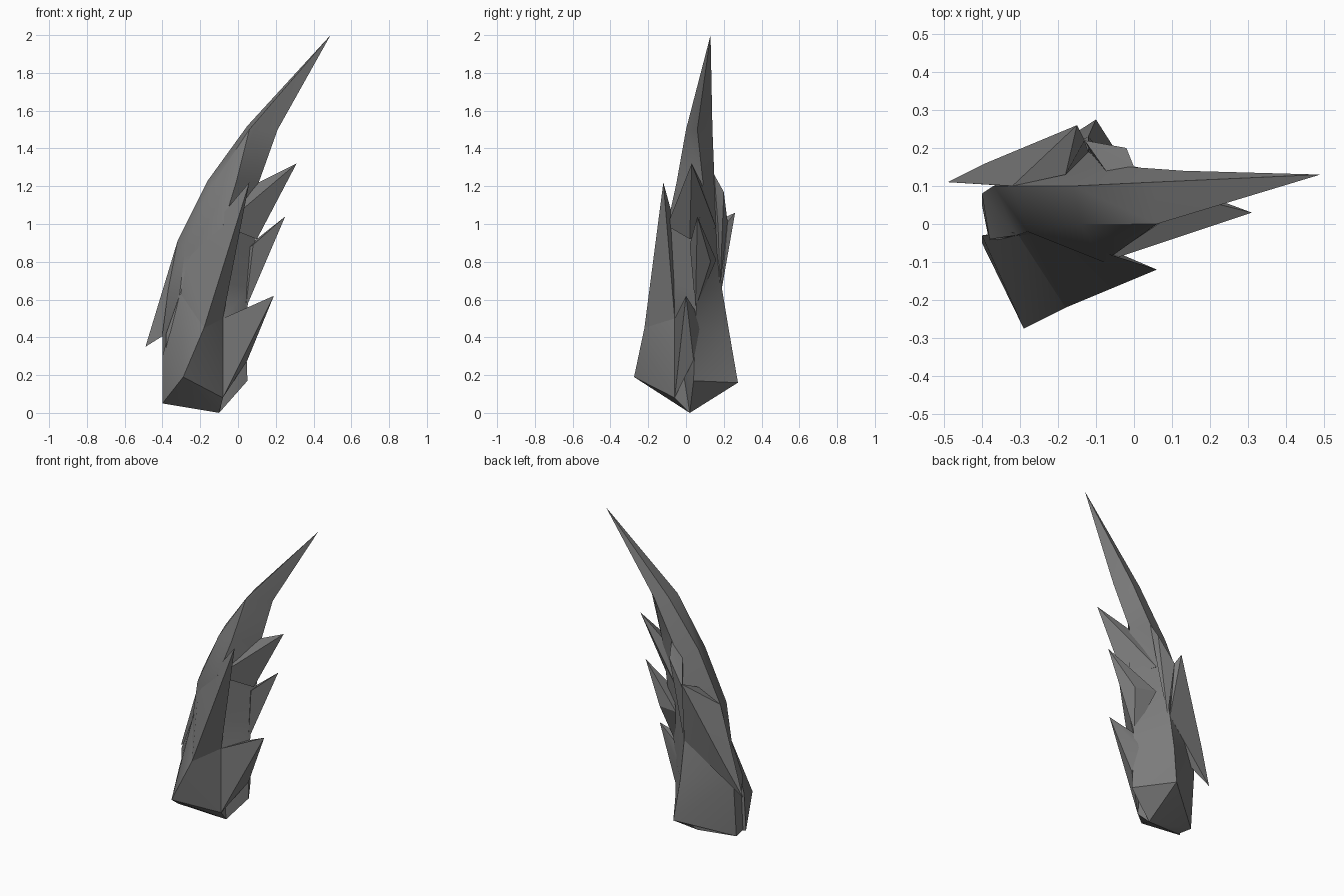
import bpy
import bmesh
from math import radians
from mathutils import Vector

# Remove the default cube only
default_cube = bpy.data.objects.get("Cube")
if default_cube:
    bpy.data.objects.remove(default_cube, do_unlink=True)

# Single stone grey material
grey = bpy.data.materials.new("stone_grey")
grey.use_nodes = True
colour = (0.2, 0.2, 0.2, 1)
grey.diffuse_color = colour
shader = next(n for n in grey.node_tree.nodes if n.type == 'BSDF_PRINCIPLED')
shader.inputs["Base Color"].default_value = colour


def point(bm, coords):
    """Add a vertex given in hundredths of a unit."""
    return bm.verts.new(Vector(coords) / 100)


def finish(bm, name, smooth_angle):
    """Turn a bmesh into a shaded, coloured object."""
    bmesh.ops.recalc_face_normals(bm, faces=bm.faces[:])
    mesh = bpy.data.meshes.new(name)
    bm.to_mesh(mesh)
    bm.free()
    mesh.materials.append(grey)
    obj = bpy.data.objects.new(name, mesh)
    bpy.context.collection.objects.link(obj)
    bpy.ops.object.select_all(action='DESELECT')
    obj.select_set(True)
    bpy.context.view_layer.objects.active = obj
    bpy.ops.object.shade_smooth_by_angle(angle=radians(smooth_angle))


def shard(name, *corners):
    """Faceted shard: the convex hull of a few corner points."""
    bm = bmesh.new()
    for corner in corners:
        point(bm, corner)
    result = bmesh.ops.convex_hull(bm, input=bm.verts[:])
    loose = set(result["geom_interior"]) | set(result["geom_unused"])
    bmesh.ops.delete(bm, geom=[v for v in loose if isinstance(v, bmesh.types.BMVert)],
                     context='VERTS')
    finish(bm, name, 25)


def curved_blade(name, sections, tip):
    """Loft five-sided sections upward and close them at a sharp tip."""
    bm = bmesh.new()
    rings = [[point(bm, p) for p in section] for section in sections]
    count = len(rings[0])
    for low, high in zip(rings, rings[1:]):
        for i in range(count):
            j = (i + 1) % count
            bm.faces.new((low[i], low[j], high[j], high[i]))
    end = point(bm, tip)
    for i in range(count):
        bm.faces.new((rings[-1][i], rings[-1][(i + 1) % count], end))
    # Underside fans out from the lowest corner
    outer, front, lowest, inner, back = rings[0]
    for pair in ((inner, back), (back, outer), (outer, front)):
        bm.faces.new((lowest, *pair))
    bmesh.ops.triangulate(bm, faces=bm.faces[:])
    finish(bm, name, 35)


# Main blade: outer ridge, front crease, front edge, inner edge, back edge
curved_blade("main_blade", [
    [(-40, 5, 5), (-38, -5, 5), (-10, 2, 0), (5, 4, 17), (-10, 27.5, 16)],
    [(-40, 8, 42), (-38, -4, 42), (-8, -6, 50), (4, 5, 45), (-12, 23, 42)],
    [(-37, 10, 65), (-31, -3, 62), (-9, -7, 70), (6, 6, 66), (-12, 19, 66)],
    [(-32, 10, 91), (-28, -2, 87), (-8, -10, 99), (9, 6, 89), (-9, 17, 90)],
    [(-16, 10, 123), (-14, 0, 120), (-1, -5, 122), (11, 9, 122), (-1, 15, 125)],
    [(5, 11, 152), (6, 0, 150), (8, 1, 149), (21, 6, 150), (13, 14, 150)],
], tip=(49, 13, 200))

# Front flank and the tall shard rising from it
shard("front_flank", (-29, -27.5, 19), (-18, -22, 45), (-8, -6, 50),
      (-8, -6, 8), (-40, -5, 5), (-40, -3, 30), (-31, -2, 64), (-10, 2, 0))
shard("front_spike", (6, -12, 122), (-18, -22, 45), (-8, -6, 50),
      (-31, -2, 64), (-28, -1, 82), (-9, -7, 80))

# Barbs along the inner edge
shard("lower_barb", (19, 0, 62), (-8, -6, 50), (-8, -6, 8),
      (5, 4, 28), (0, 8, 42), (3, 5, 54))
shard("middle_barb", (25, 6, 104), (8, 2, 89), (10, 13, 80),
      (10, 5, 80), (4, 5, 55), (-4, 16, 81))
shard("upper_barb", (31, 3, 132), (-8, -10, 99), (11, 8, 122),
      (10, 2, 92), (-4, 16, 98))

# Shards on the back, one sweeping down past the outer ridge
shard("back_fin", (-15, 26, 106), (-39, 16, 56), (-49, 11, 35),
      (-18, 13, 100), (-33, 10, 45), (-32, 10, 91), (-13, 22, 101), (-12, 19, 66))
shard("back_barb", (-2, 20, 117), (-13, 22, 101), (-6, 12, 120),
      (0, 15, 126), (-4, 17, 98), (-11, 18, 66))
